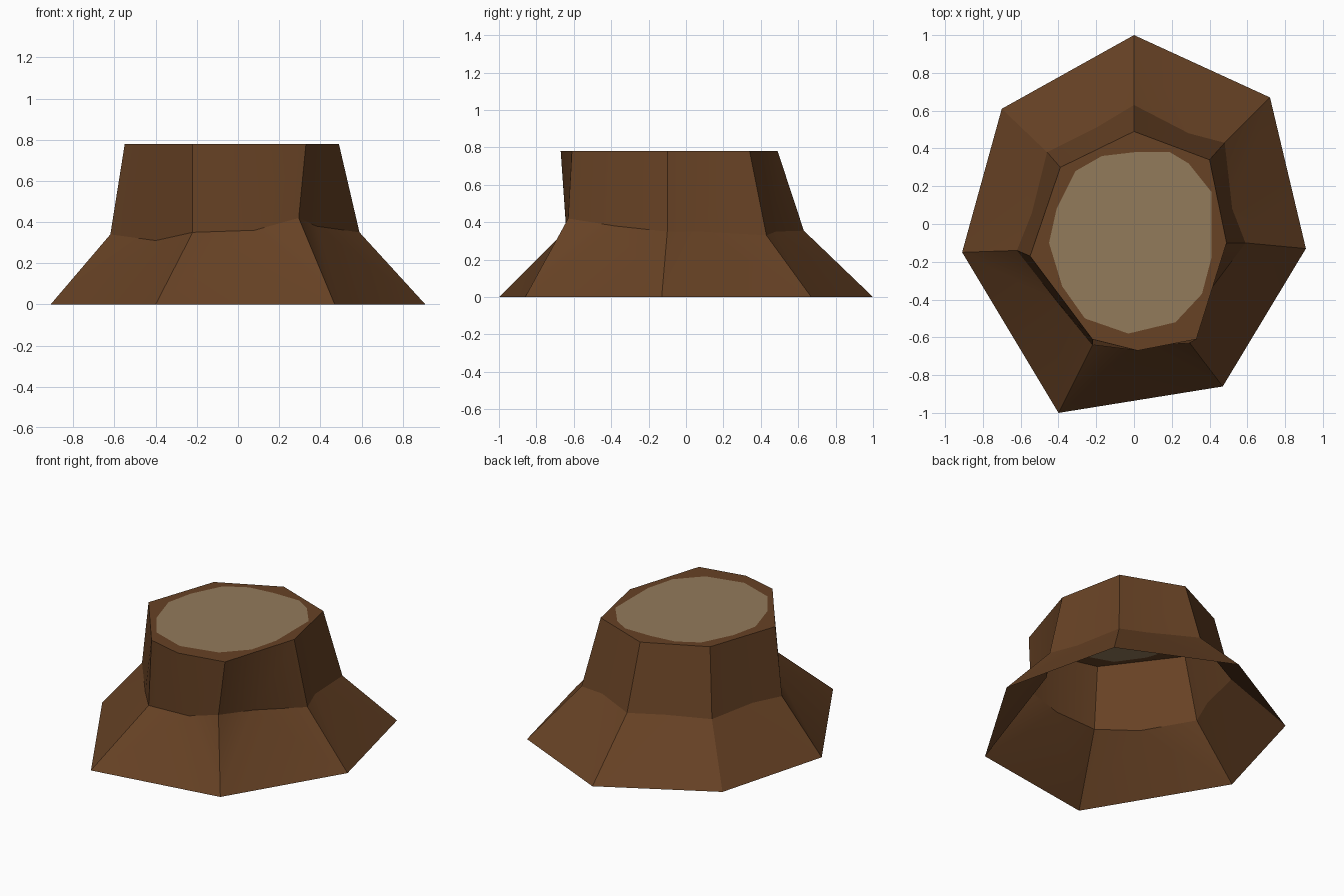
import bpy, bmesh
from mathutils import Vector

if "Cube" in bpy.data.objects:
    bpy.data.objects.remove(bpy.data.objects["Cube"])

HEIGHT = 0.78


def material(name, rgb):
    m = bpy.data.materials.new(name)
    m.diffuse_color = (*rgb, 1)
    m.use_nodes = True
    m.node_tree.nodes["Principled BSDF"].inputs["Base Color"].default_value = m.diffuse_color
    return m


def finish(bm, name, mats):
    me = bpy.data.meshes.new(name)
    bm.to_mesh(me)
    bm.free()
    ob = bpy.data.objects.new(name, me)
    bpy.context.collection.objects.link(ob)
    for m in mats:
        me.materials.append(m)
    return ob


bark = material("bark brown", (0.135, 0.054, 0.018))
wood = material("cut wood tan", (0.29, 0.196, 0.104))

# Seven root corners on the ground, counter-clockwise from the back
roots = [(0, 1), (-0.70, 0.61), (-0.91, -0.15), (-0.40, -1),
         (0.47, -0.86), (0.91, -0.13), (0.72, 0.67)]
# Waist ring: a corner, then the middle of the side that follows it
waist = [(0, 0.63, 0.355), (-0.20, 0.51, 0.35), (-0.46, 0.38, 0.34), (-0.54, 0.06, 0.35),
         (-0.62, -0.14, 0.34), (-0.40, -0.42, 0.31), (-0.22, -0.64, 0.35), (0.08, -0.64, 0.36),
         (0.295, -0.63, 0.42), (0.38, -0.38, 0.38), (0.59, -0.10, 0.35), (0.52, 0.08, 0.35),
         (0.48, 0.43, 0.33), (0.29, 0.48, 0.35)]
# Top corners; the front side has one extra point
rim = [(0, 0.49), (-0.39, 0.30), (-0.55, -0.17), (-0.22, -0.61),
       (0.33, -0.61), (0.49, -0.10), (0.40, 0.34)]
FRONT, FRONT_POINT = 3, (0.02, -0.67)

top = []
for i, p in enumerate(rim):
    a, b = Vector(p), Vector(rim[(i + 1) % 7])
    top += [a, Vector(FRONT_POINT) if i == FRONT else (a + b) / 2]

# Bark: flared roots and trunk, open underneath
bm = bmesh.new()
r = [bm.verts.new((x, y, 0)) for x, y in roots]
w = [bm.verts.new(p) for p in waist]
t = [bm.verts.new((p.x, p.y, HEIGHT)) for p in top]
for i in range(7):
    n = (i + 1) % 7
    mid = w[2 * i + 1]
    bm.faces.new((r[i], r[n], mid))
    bm.faces.new((r[i], mid, w[2 * i]))
    bm.faces.new((r[n], w[2 * n], mid))
for j in range(14):
    k = (j + 1) % 14
    bm.faces.new((w[j], w[k], t[k], t[j]))
stump = finish(bm, "stump_bark", [bark])
bpy.context.view_layer.objects.active = stump
stump.select_set(True)
bpy.ops.object.shade_smooth_by_angle(angle=0.45)

# Cut top: brown border around a tan face
heart = [(0, 0.38), (-0.17, 0.36), (-0.31, 0.28), (-0.41, 0.08), (-0.45, -0.10), (-0.38, -0.33),
         (-0.26, -0.50), (-0.03, -0.58), (0.22, -0.52), (0.36, -0.37), (0.41, -0.18),
         (0.41, 0.17), (0.29, 0.32), (0.19, 0.38)]
bm = bmesh.new()
edges = []
for loop in (top, heart):
    vs = [bm.verts.new((p[0], p[1], HEIGHT)) for p in loop]
    edges += [bm.edges.new((v, vs[(i + 1) % len(vs)])) for i, v in enumerate(vs)]
bmesh.ops.triangle_fill(bm, edges=edges, use_beauty=True, normal=(0, 0, 1))
have = [f for f in bm.faces if all(v in vs for v in f.verts)]
bmesh.ops.delete(bm, geom=have, context='FACES_ONLY')
bm.faces.new(vs).material_index = 1
bm.normal_update()
for f in bm.faces:
    if f.normal.z < 0:
        f.normal_flip()
finish(bm, "stump_top", [bark, wood])
